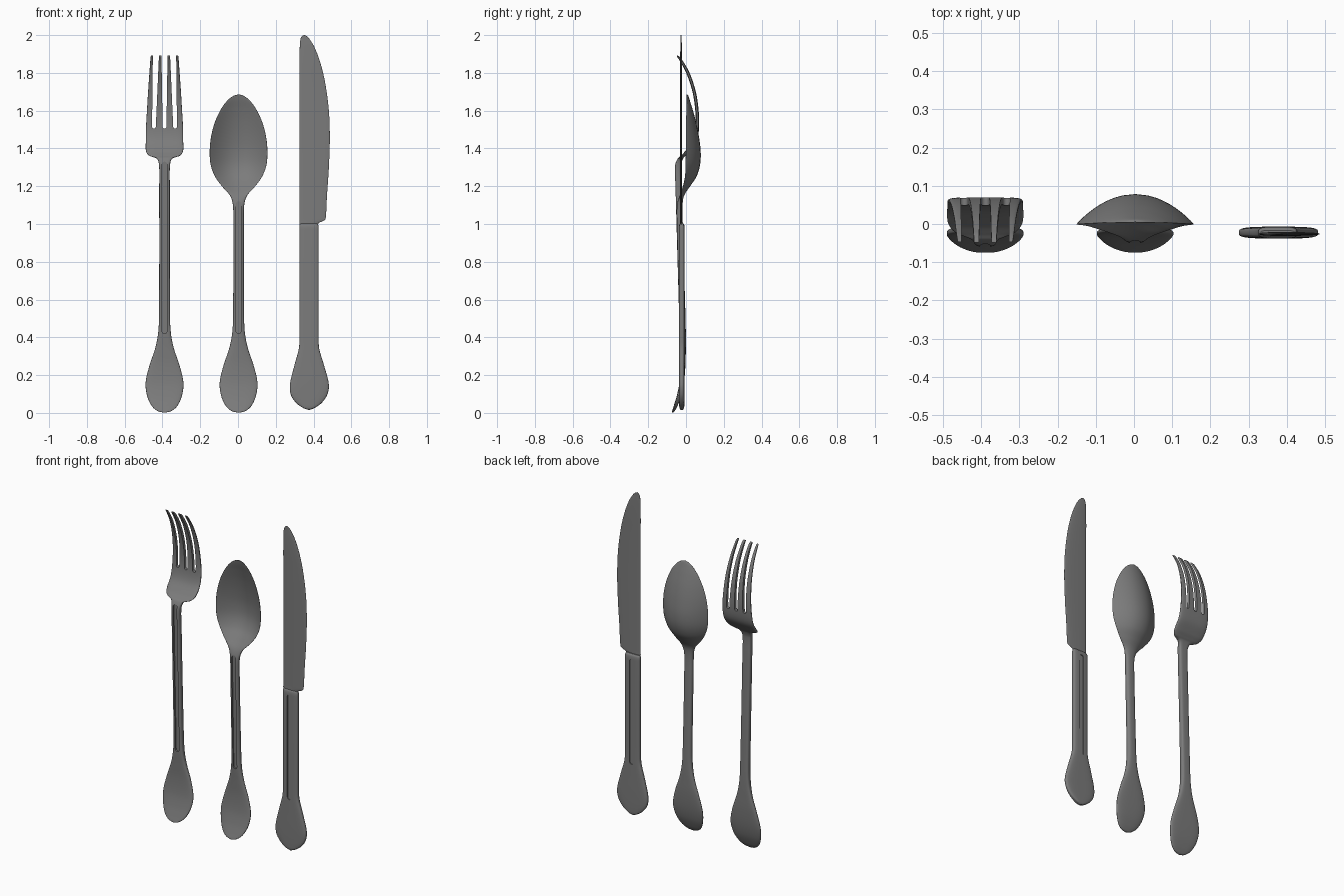
import bpy, bmesh, math

# dark grey metal
metal = bpy.data.materials.new("dark_metal")
metal.diffuse_color = (0.2, 0.2, 0.2, 1.0)


def new_object(name, bm):
    bmesh.ops.recalc_face_normals(bm, faces=bm.faces[:])
    me = bpy.data.meshes.new(name)
    bm.to_mesh(me)
    bm.free()
    me.materials.append(metal)
    ob = bpy.data.objects.new(name, me)
    bpy.context.collection.objects.link(ob)
    return ob


def smooth_rows(keys, steps=7):
    """Hermite curve through key rows, spaced by distance in z, width and y."""
    s = [0.0]
    for a, b in zip(keys, keys[1:]):
        s.append(s[-1] + math.sqrt(sum((b[i] - a[i]) ** 2 for i in (0, 2, 3))))
    n = len(keys)

    def tangent(i):
        a, b = max(i - 1, 0), min(i + 1, n - 1)
        return [(q - p) / (s[b] - s[a]) for p, q in zip(keys[a], keys[b])]
    rows = []
    for i in range(n - 1):
        h, m0, m1 = s[i + 1] - s[i], tangent(i), tangent(i + 1)
        for k in range(steps + (i == n - 2)):
            t = k / steps
            rows.append([(2*t**3 - 3*t*t + 1) * p + (t**3 - 2*t*t + t) * h * a
                         + (3*t*t - 2*t**3) * q + (t**3 - t*t) * h * b
                         for p, q, a, b in zip(keys[i], keys[i + 1], m0, m1)])
    return rows


def loft(name, keys, power=0.7, n=48):
    """Key row: z, centre x, half width, y, half thickness, cup depth."""
    bm = bmesh.new()
    rings = []
    for z, cx, w, y, t, cup in smooth_rows(keys):
        ring = []
        for k in range(n):
            a = 2 * math.pi * k / n
            c, d = math.cos(a), math.sin(a)
            u = math.copysign(abs(c) ** power, c)
            v = math.copysign(abs(d) ** power, d)
            ring.append(bm.verts.new((cx + w * u, y + t * v + cup * (1 - u * u), z)))
        rings.append(ring)
    for a, b in zip(rings, rings[1:]):
        for k in range(n):
            j = (k + 1) % n
            bm.faces.new((a[k], a[j], b[j], b[k]))
    bm.faces.new(rings[0])
    bm.faces.new(rings[-1])
    return new_object(name, bm)


def slot(bm, x0, z0, r0, x1, z1, r1, ya, yb, slope=0.0):
    """Round-ended prism used as a cutter; y leans with height by slope."""
    pts = [(x0 + r0 * math.cos(a), z0 + r0 + r0 * math.sin(a))
           for a in [math.pi + math.pi * k / 10 for k in range(11)]]
    pts += [(x1 + r1 * math.cos(a), z1 - r1 + r1 * math.sin(a))
            for a in [math.pi * k / 10 for k in range(11)]]
    lo, hi = [[bm.verts.new((x, y + slope * (z - z0), z)) for x, z in pts] for y in (ya, yb)]
    bm.faces.new(lo)
    bm.faces.new(hi)
    for k in range(len(pts)):
        j = (k + 1) % len(pts)
        bm.faces.new((lo[k], lo[j], hi[j], hi[k]))


def cut(ob, bm):
    cutter = new_object("cutter", bm)
    cutter.hide_render = True
    mod = ob.modifiers.new("cut", 'BOOLEAN')
    mod.operation, mod.solver, mod.object = 'DIFFERENCE', 'EXACT', cutter
    bpy.context.view_layer.objects.active = ob
    bpy.ops.object.modifier_apply(modifier=mod.name)
    bpy.data.objects.remove(cutter)


def handle(cx):
    """Curved paddle end shared by the fork and the spoon."""
    return [(z, cx, w, y, t, 0) for z, w, y, t in [
        (0.001, 0.003, -0.072, 0.003), (0.010, 0.037, -0.067, 0.007),
        (0.037, 0.068, -0.055, 0.010), (0.09, 0.092, -0.037, 0.012),
        (0.16, 0.100, -0.023, 0.012), (0.25, 0.080, -0.016, 0.013),
        (0.34, 0.050, -0.016, 0.015), (0.42, 0.034, -0.018, 0.017),
        (0.52, 0.029, -0.020, 0.017)]]


# fork: handle, shoulders and curved head, then slots between the tines
FX = -0.389
fork = loft("fork", handle(FX) + [(z, FX, w, y, t, 0) for z, w, y, t in [
    (1.20, 0.028, -0.040, 0.016), (1.31, 0.029, -0.042, 0.016),
    (1.345, 0.040, -0.030, 0.014), (1.362, 0.082, -0.014, 0.013),
    (1.385, 0.098, 0.008, 0.013), (1.44, 0.099, 0.045, 0.012),
    (1.51, 0.098, 0.059, 0.010), (1.60, 0.093, 0.058, 0.009),
    (1.70, 0.087, 0.043, 0.009), (1.80, 0.080, 0.010, 0.009),
    (1.87, 0.075, -0.029, 0.008), (1.887, 0.073, -0.042, 0.006),
    (1.892, 0.072, -0.046, 0.002)]], 0.55)
bm = bmesh.new()
for side in (-1, 0, 1):
    slot(bm, FX + side * 0.056, 1.505, 0.010, FX + side * 0.045, 1.93, 0.0165, -0.3, 0.3)
slot(bm, FX, 0.42, 0.013, FX, 1.33, 0.013, -0.3, -0.025, -0.0255)
cut(fork, bm)

# spoon: handle flowing into a cupped bowl
SX = 0.003
spoon = loft("spoon", handle(SX) + [
    (1.00, SX, 0.028, -0.033, 0.016, 0), (1.10, SX, 0.030, -0.034, 0.015, 0.001),
    (1.15, SX, 0.045, -0.028, 0.011, 0.007), (1.20, SX, 0.088, -0.015, 0.008, 0.029),
    (1.25, SX, 0.124, -0.005, 0.006, 0.054), (1.31, SX, 0.147, -0.002, 0.005, 0.071),
    (1.38, SX, 0.153, -0.001, 0.005, 0.074), (1.46, SX, 0.146, 0.000, 0.005, 0.064),
    (1.54, SX, 0.125, 0.001, 0.005, 0.047), (1.61, SX, 0.092, 0.003, 0.005, 0.026),
    (1.655, SX, 0.058, 0.004, 0.005, 0.011), (1.679, SX, 0.026, 0.005, 0.004, 0.003),
    (1.686, SX, 0.002, 0.005, 0.002, 0)], 0.75)
bm = bmesh.new()
slot(bm, SX, 0.42, 0.013, SX, 1.12, 0.013, -0.3, -0.025, -0.022)
cut(spoon, bm)

# knife handle: flat grip with a groove on both faces
KY = -0.0225
knife_handle = loft("knife_handle", [(z, (l + r) / 2, (r - l) / 2, KY, t, 0) for z, l, r, t in [
    (0.016, 0.371, 0.379, 0.006), (0.026, 0.345, 0.405, 0.012), (0.052, 0.309, 0.442, 0.014),
    (0.095, 0.280, 0.472, 0.015), (0.15, 0.275, 0.481, 0.0155), (0.25, 0.298, 0.456, 0.0155),
    (0.34, 0.322, 0.430, 0.0155), (0.40, 0.325, 0.427, 0.0155), (0.97, 0.325, 0.427, 0.0155),
    (0.995, 0.326, 0.425, 0.013), (1.005, 0.332, 0.419, 0.006)]], 0.55)
bm = bmesh.new()
for ya, yb in ((-0.3, KY - 0.010), (KY + 0.010, 0.3)):
    slot(bm, 0.375, 0.33, 0.014, 0.375, 0.975, 0.014, ya, yb)
cut(knife_handle, bm)

# knife blade: straight spine, curved cutting edge
blade = loft("knife_blade", [(z, (l + r) / 2, (r - l) / 2, -0.026, t, 0) for z, l, r, t in [
    (0.98, 0.327, 0.420, 0.005), (1.005, 0.326, 0.428, 0.005), (1.018, 0.326, 0.455, 0.005),
    (1.03, 0.326, 0.464, 0.005), (1.15, 0.326, 0.471, 0.005), (1.30, 0.326, 0.481, 0.005),
    (1.45, 0.326, 0.486, 0.005), (1.60, 0.326, 0.481, 0.005), (1.75, 0.326, 0.461, 0.005),
    (1.86, 0.326, 0.434, 0.005), (1.94, 0.327, 0.403, 0.004), (1.98, 0.331, 0.378, 0.003),
    (1.995, 0.339, 0.363, 0.003), (2.0, 0.348, 0.352, 0.002)]], 0.9)

# smooth shading with crisp groove and slot edges
bpy.ops.object.select_all(action='DESELECT')
for ob in (fork, spoon, knife_handle, blade):
    ob.select_set(True)
bpy.context.view_layer.objects.active = fork
bpy.ops.object.shade_smooth_by_angle(angle=math.radians(40))
